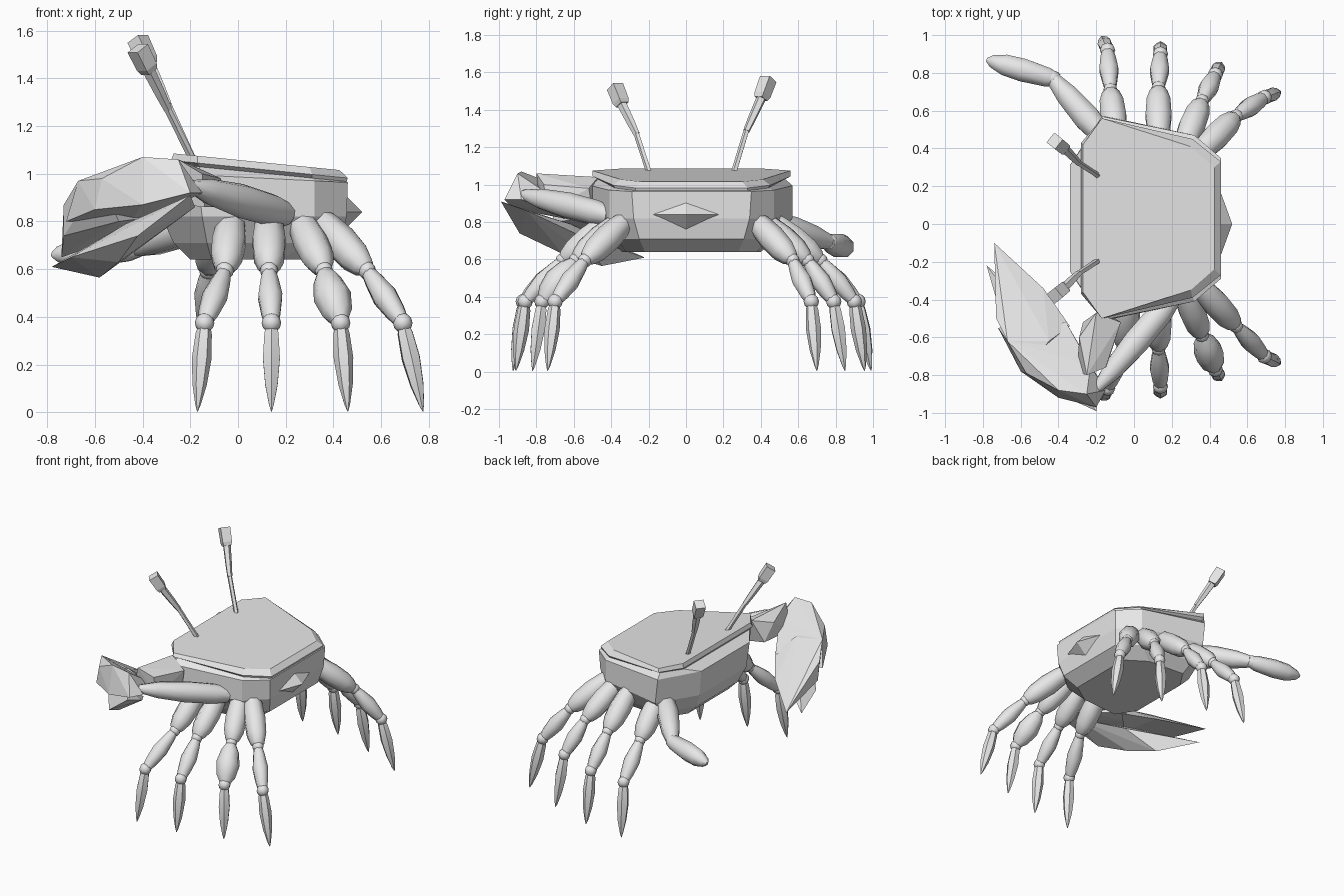
import bpy, bmesh, math
from mathutils import Vector

cube = bpy.data.objects.get("Cube")
if cube:
    bpy.data.objects.remove(cube)

grey = bpy.data.materials.new("shell_grey")
grey.use_nodes = True
grey.diffuse_color = (0.8, 0.8, 0.8, 1)
grey.node_tree.nodes["Principled BSDF"].inputs["Base Color"].default_value = (0.8, 0.8, 0.8, 1)


def finish(name, bm, smooth=None):
    bmesh.ops.recalc_face_normals(bm, faces=bm.faces)
    mesh = bpy.data.meshes.new(name)
    bm.to_mesh(mesh)
    bm.free()
    mesh.materials.append(grey)
    obj = bpy.data.objects.new(name, mesh)
    bpy.context.collection.objects.link(obj)
    if smooth:
        mesh.polygons.foreach_set("use_smooth", [True] * len(mesh.polygons))
        mesh.set_sharp_from_angle(angle=math.radians(smooth))


def skin(bm, rings):
    """Join equal rings of vertices into a capped tube."""
    n = len(rings[0])
    for low, high in zip(rings, rings[1:]):
        for i in range(n):
            j = (i + 1) % n
            bm.faces.new((low[i], low[j], high[j], high[i]))
    bm.faces.new(rings[0])
    bm.faces.new(rings[-1])


def spindle(name, a, b, profile, sides=8, smooth=50):
    """Lathe (fraction, radius) pairs along the line from a to b."""
    a, b = Vector(a), Vector(b)
    turn = (b - a).to_track_quat('Z', 'Y')
    bm = bmesh.new()
    rings = []
    for t, r in profile:
        ring = []
        for k in range(sides):
            ang = math.tau * (k + 0.5) / sides
            off = Vector((r * math.cos(ang), r * math.sin(ang), 0))
            ring.append(bm.verts.new(a.lerp(b, t) + turn @ off))
        rings.append(ring)
    skin(bm, rings)
    finish(name, bm, smooth)


def ball(name, centre, r):
    bm = bmesh.new()
    bmesh.ops.create_uvsphere(bm, u_segments=8, v_segments=6, radius=r)
    bmesh.ops.translate(bm, verts=bm.verts, vec=centre)
    finish(name, bm, 50)


def hull(name, points):
    bm = bmesh.new()
    for p in points:
        bm.verts.new(p)
    bmesh.ops.convex_hull(bm, input=bm.verts)
    bmesh.ops.delete(bm, geom=[v for v in bm.verts if not v.link_faces], context='VERTS')
    finish(name, bm)


# Body: mirrored half outlines stacked from belly to sloping top plate
MID = 0.03
levels = [
    (0.64, 0.0, [(-.20, .23), (-.11, .37), (.18, .35), (.33, .25)]),
    (0.71, 0.0, [(-.27, .24), (-.13, .45), (.29, .40), (.43, .28)]),
    (0.82, 0.0, [(-.32, .27), (-.15, .54), (.32, .44), (.455, .31)]),
    (1.00, 0.05, [(-.34, .28), (-.17, .54), (.32, .44), (.46, .32)]),
    (1.04, 0.1, [(-.27, .38), (-.16, .50), (.31, .41), (.455, .30)]),
    (1.055, 0.1, [(-.28, .40), (-.17, .53), (.31, .42), (.46, .30)]),
    (1.085, 0.1, [(-.27, .39), (-.17, .53), (.30, .38), (.425, .27)]),
]
bm = bmesh.new()
rings = []
for z, slope, half in levels:
    outline = [(x, MID - w) for x, w in half] + [(x, MID + w) for x, w in reversed(half)]
    rings.append([bm.verts.new((x, y, z - slope * (x + 0.27))) for x, y in outline])
skin(bm, rings)
finish("body_shell", bm)

# Low point on the rear of the body
hull("rear_bump", [(.52, 0, .84), (.44, -.22, .84), (.44, .22, .84), (.44, 0, .76), (.44, 0, .92)])

# Walking legs: thigh, middle segment, joint balls and pointed foot
THIGH = [(0, .05), (.15, .064), (.45, .074), (.75, .068), (.92, .05), (1, .03)]
FOOT = [(0, .022), (.12, .034), (.4, .041), (.7, .030), (.92, .012), (1, .002)]
legs = [  # x of hip, joint, knee and tip
    (-.06, -.09, -.14, -.17),
    (.13, .13, .14, .14),
    (.26, .36, .43, .46),
    (.34, .54, .69, .775),
]
reach = {  # y of hip, joint, knee and tip
    "right": [(-.40, -.65, -.87, -.925), (-.40, -.66, -.86, -.91),
              (-.34, -.59, -.77, -.82), (-.32, -.54, -.70, -.74)],
    "left": [(.45, .71, .92, .99), (.45, .72, .90, .955),
             (.40, .65, .79, .85), (.37, .57, .67, .70)],
}
heights = (.81, .595, .375, .005)
for label, rows in reach.items():
    for i, (xs, ys) in enumerate(zip(legs, rows)):
        hip, joint, knee, tip = map(Vector, zip(xs, ys, heights))
        if i == 0:  # front legs stand slightly apart in depth
            shift = .035 if label == "right" else -.035
            hip.x += shift
            joint.x += shift
        fat = .08 if (label == "right" and i == 2) else .054
        middle = [(0, .028), (.2, fat * .75), (.5, fat), (.8, fat * .8), (1, .03)]
        name = f"{label}_leg_{i + 1}"
        spindle(name + "_thigh", hip, joint, THIGH)
        ball(name + "_joint", joint, .038)
        spindle(name + "_middle", joint, knee, middle)
        ball(name + "_knee", knee, .041)
        spindle(name + "_foot", knee, tip, FOOT, sides=6, smooth=40)

# Eye stalks with box-shaped eyes
for side, label, top in ((-1, "right", 1.525), (1, "left", 1.565)):
    base = Vector((-.19, MID + side * .225, 1.06))
    end = Vector((-.42, MID + side * .41, top))
    bend = base.lerp(end, .45) + Vector((0, -side * .015, 0))
    neck = base.lerp(end, .79)
    spindle(label + "_eye_stalk_lower", base, bend, [(0, .016), (1, .016)], 5, None)
    spindle(label + "_eye_stalk_upper", bend, neck, [(0, .018), (.4, .023), (1, .027)], 5, None)
    spindle(label + "_eye", neck, end, [(0, .036), (.2, .045), (1, .047)], 4, None)

# Small claw on the left
spindle("small_claw_arm", (-.17, .47, .79), (-.43, .77, .69),
        [(0, .06), (.3, .075), (.7, .064), (1, .04)])
ball("small_claw_joint", (-.43, .77, .69), .045)
spindle("small_claw_pincer", (-.40, .76, .69), (-.78, .87, .66),
        [(0, .035), (.15, .055), (.5, .066), (.75, .06), (.93, .035), (1, .01)])

# Large claw on the right: upper arm, wrist, palm, upper and lower finger
spindle("large_claw_arm", (.20, -.40, .83), (-.22, -.90, .955),
        [(0, .05), (.15, .068), (.45, .072), (.75, .055), (.92, .03), (1, .008)], 10)
hull("large_claw_wrist", [(-.07, -.52, .98), (-.10, -.50, .86), (-.20, -.47, 1.04),
                          (-.27, -.52, .88), (-.14, -.74, .86), (-.15, -.76, 1.0),
                          (-.25, -.80, 1.06), (-.30, -.78, .88), (-.29, -.60, 1.0)])
hull("large_claw_palm", [(-.20, -.97, .92), (-.15, -.88, .92), (-.25, -.90, 1.06),
                         (-.40, -.88, 1.07), (-.40, -.92, .87), (-.57, -.79, .98),
                         (-.60, -.78, .85), (-.67, -.62, .97), (-.72, -.55, .80),
                         (-.23, -.75, .96), (-.36, -.52, .82), (-.45, -.55, .80)])
hull("large_claw_upper_finger", [(-.57, -.77, .98), (-.67, -.62, .97), (-.73, -.50, .87),
                                 (-.73, -.48, .74), (-.34, -.54, .82), (-.48, -.34, .74),
                                 (-.45, -.62, .93), (-.74, -.10, .65), (-.50, -.70, .80)])
hull("large_claw_lower_finger", [(-.20, -.99, .91), (-.18, -.85, .86), (-.42, -.89, .74),
                                 (-.50, -.66, .63), (-.58, -.45, .565), (-.78, -.22, .61),
                                 (-.38, -.55, .72), (-.47, -.62, .79), (-.70, -.50, .65)])
